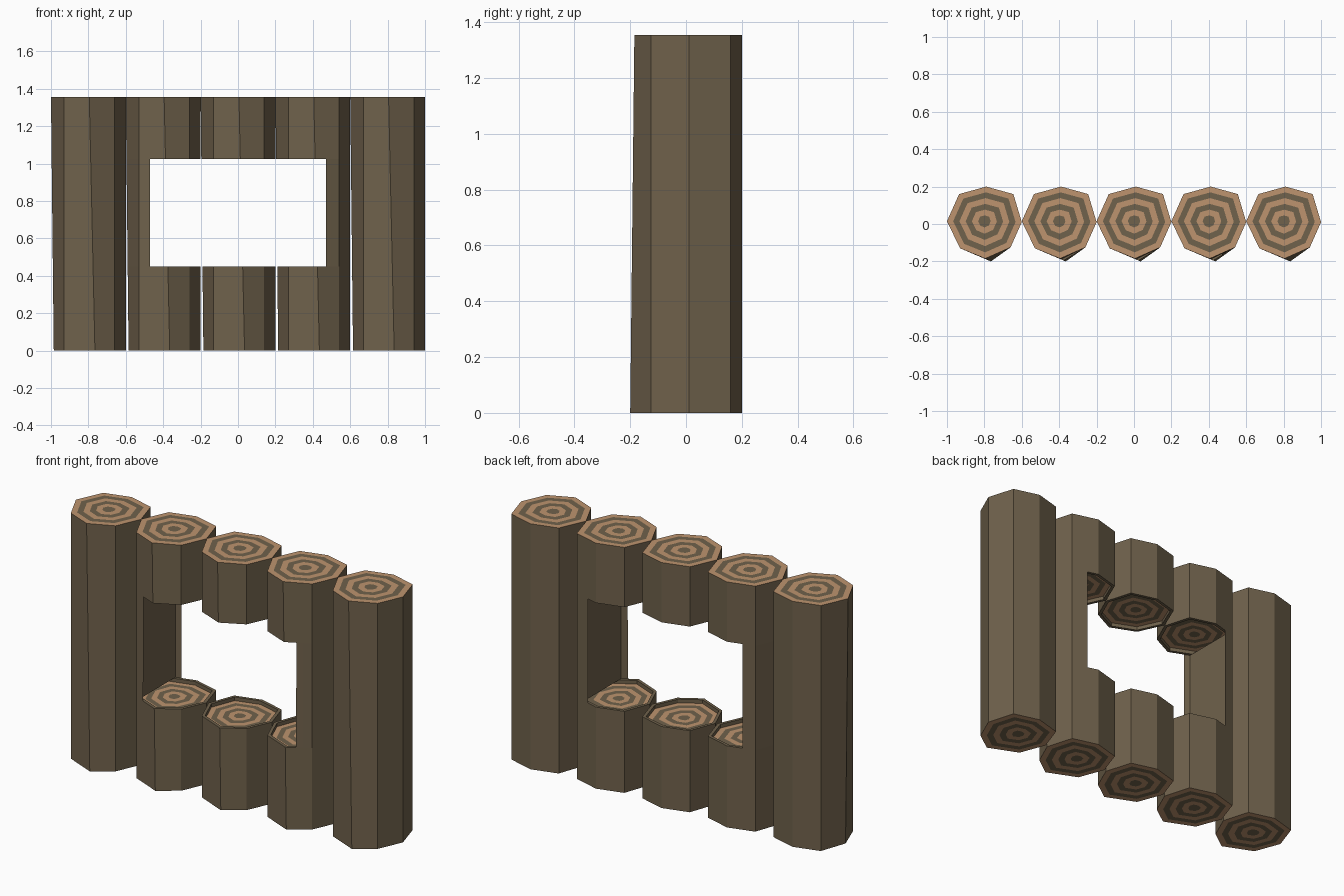
import bpy
import bmesh
from mathutils import Vector

cube = bpy.data.objects.get("Cube")
if cube:
    bpy.data.objects.remove(cube, do_unlink=True)


def make_material(name, rgb):
    mat = bpy.data.materials.new(name)
    mat.use_nodes = True
    colour = (*rgb, 1.0)
    mat.diffuse_color = colour
    mat.node_tree.nodes["Principled BSDF"].inputs["Base Color"].default_value = colour
    return mat


MATERIALS = [make_material("dark_bark", (0.162, 0.122, 0.072)),
             make_material("light_wood", (0.515, 0.296, 0.156))]
BARK, WOOD = 0, 1

# Main sizes
HEIGHT = 1.355
SPACING = 0.4
SILL, LINTEL = 0.45, 1.025      # window bottom and top
JAMB, JAMB_BACK = 0.47, 0.50    # window side and the recessed face behind it
RECESS, RIM = 0.02, 0.91        # sunk end grain inside the window
RINGS = 6
CENTRE = Vector((0.0, 0.015))

# Irregular eight-sided log outline, anticlockwise from the front corner
TOP = [(0.005, -0.185), (0.14, -0.125), (0.2, 0.01), (0.155, 0.16),
       (0.01, 0.2), (-0.135, 0.16), (-0.2, 0.015), (-0.13, -0.13)]
# The foot differs at two corners, which makes the log slightly twisted
FOOT = list(TOP)
FOOT[0] = (0.035, -0.2)
FOOT[6] = (-0.185, 0.015)


def loop(bm, x, z, outline_z=None, scale=1.0):
    """Add one ring of corners for the log centred on x."""
    t = (z if outline_z is None else outline_z) / HEIGHT
    verts = []
    for foot, top in zip(FOOT, TOP):
        p = CENTRE + (Vector(foot).lerp(Vector(top), t) - CENTRE) * scale
        verts.append(bm.verts.new((x + p.x, p.y, z)))
    return verts


def bridge(bm, a, b, mat, flip=False):
    n = len(a)
    for i in range(n):
        j = (i + 1) % n
        quad = [a[i], a[j], b[j], b[i]]
        face = bm.faces.new(quad[::-1] if flip else quad)
        face.material_index = mat


def end_grain(bm, x, z, up, recessed):
    """Concentric growth rings, optionally sunk inside a thin bark rim."""
    size, level = 1.0, z
    if recessed:
        size = RIM
        level = z - RECESS if up else z + RECESS
        edge = loop(bm, x, z)
        lip = loop(bm, x, z, scale=size)
        sunk = loop(bm, x, level, z, size)
        bridge(bm, edge, lip, BARK, not up)
        bridge(bm, lip, sunk, BARK, not up)
    outer = loop(bm, x, level, z, size)
    for k in range(RINGS - 1, 0, -1):
        inner = loop(bm, x, level, z, size * k / RINGS)
        bridge(bm, outer, inner, WOOD if k % 2 else BARK, not up)
        outer = inner
    core = bm.faces.new(outer if up else outer[::-1])
    core.material_index = BARK


def finish(bm, name):
    bmesh.ops.remove_doubles(bm, verts=bm.verts[:], dist=0.0001)
    mesh = bpy.data.meshes.new(name)
    bm.to_mesh(mesh)
    bm.free()
    for mat in MATERIALS:
        mesh.materials.append(mat)
    obj = bpy.data.objects.new(name, mesh)
    bpy.context.collection.objects.link(obj)


def log_piece(name, x, z0, z1):
    bm = bmesh.new()
    bridge(bm, loop(bm, x, z0), loop(bm, x, z1), BARK)
    end_grain(bm, x, z0, False, z0 > 0)
    end_grain(bm, x, z1, True, z1 < HEIGHT)
    finish(bm, name)


def window_jamb(name, x):
    """Outer slice of a log beside the window, closed by a recessed face."""
    side = 1 if x > 0 else -1
    bm = bmesh.new()
    bridge(bm, loop(bm, x, SILL), loop(bm, x, LINTEL), BARK)
    bmesh.ops.bisect_plane(bm, geom=bm.verts[:] + bm.edges[:] + bm.faces[:],
                           plane_co=(side * JAMB, 0, 0), plane_no=(-side, 0, 0),
                           clear_outer=True)
    bmesh.ops.bisect_plane(bm, geom=bm.verts[:] + bm.edges[:] + bm.faces[:],
                           plane_co=(side * JAMB_BACK, 0, 0), plane_no=(-side, 0, 0))
    cut = [v for v in bm.verts if abs(v.co.x - side * JAMB_BACK) < 0.0001]
    low = sorted((v for v in cut if v.co.z < SILL + 0.01), key=lambda v: v.co.y)
    high = sorted((v for v in cut if v.co.z > LINTEL - 0.01), key=lambda v: v.co.y)
    corners = [low[0], low[-1], high[-1], high[0]]
    bm.faces.new(corners[::-1] if side > 0 else corners)
    finish(bm, name)


# Row of five upright logs, with a window through the middle three
for i, place in enumerate(["far_right", "right", "middle", "left", "far_left"]):
    x = (i - 2) * SPACING
    if i in (0, 4):
        log_piece(place + "_log", x, 0.0, HEIGHT)
    else:
        log_piece(place + "_lower_log", x, 0.0, SILL)
        log_piece(place + "_upper_log", x, LINTEL, HEIGHT)
        if i != 2:
            window_jamb(place + "_window_jamb", x)
